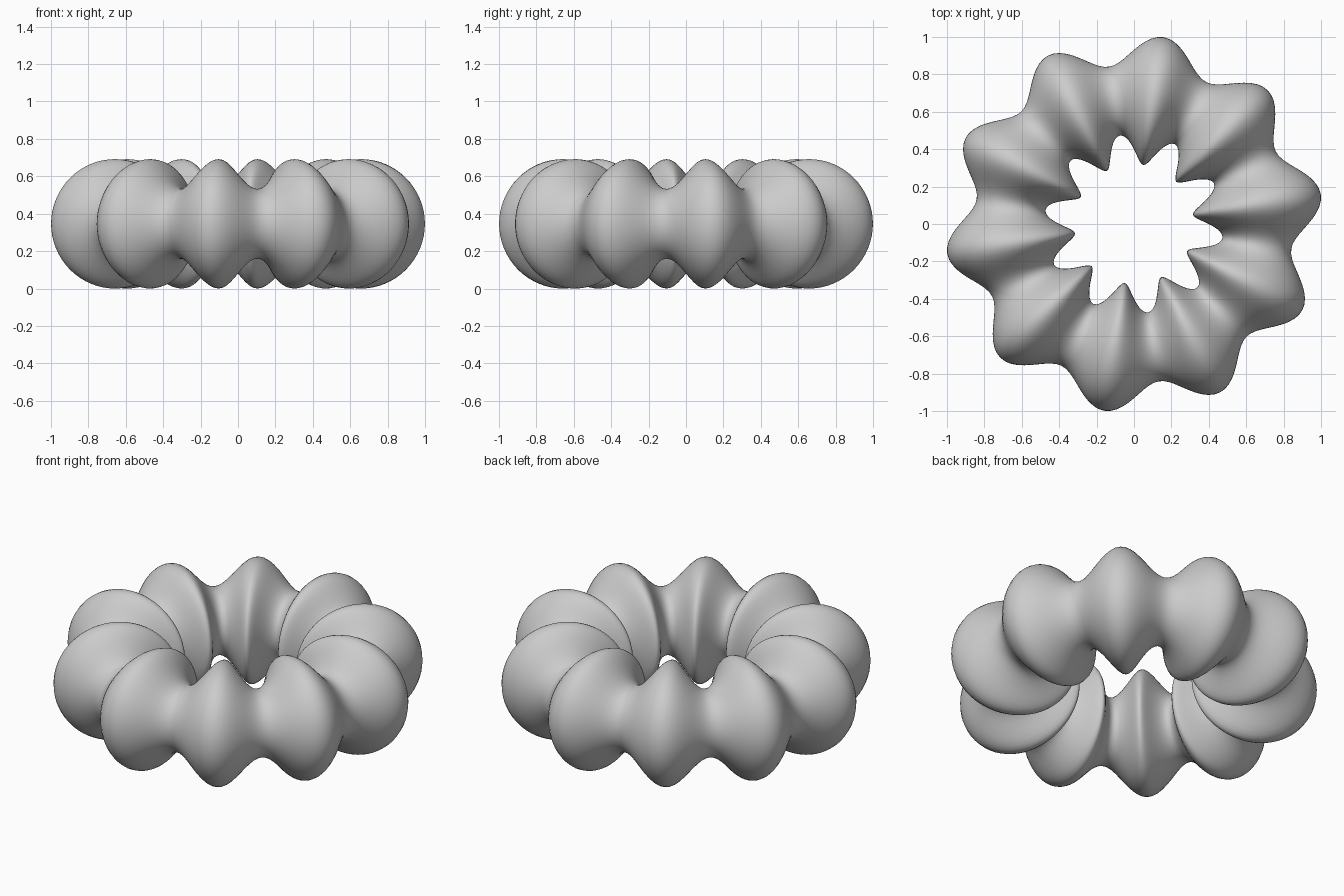
import bpy, bmesh, math

if "Cube" in bpy.data.objects:
    bpy.data.objects.remove(bpy.data.objects["Cube"])

# Ring whose tube radius swells into ten lobes
U, V = 200, 64
A = 0.2661            # mean tube radius
R = 2.5 * A           # ring radius
DEPTH, LOBES = 0.3, 10
Z0 = A * (1 + DEPTH)  # lifts the ring onto the ground

bm = bmesh.new()
rows = []
for i in range(U):
    u = 2 * math.pi * i / U
    r = A * (1 + DEPTH * math.sin(LOBES * u))
    row = []
    for j in range(V):
        v = 2 * math.pi * j / V
        d = R + r * math.cos(v)
        row.append(bm.verts.new((d * math.cos(u), d * math.sin(u), Z0 + r * math.sin(v))))
    rows.append(row)
for i in range(U):
    a, b = rows[i], rows[(i + 1) % U]
    for j in range(V):
        k = (j + 1) % V
        bm.faces.new((a[j], b[j], b[k], a[k])).smooth = True

mesh = bpy.data.meshes.new("lobed_ring")
bm.to_mesh(mesh)
bm.free()

# Plain grey finish
grey = bpy.data.materials.new("plain grey")
grey.diffuse_color = (0.6, 0.6, 0.6, 1)
grey.use_nodes = True
grey.node_tree.nodes["Principled BSDF"].inputs["Base Color"].default_value = grey.diffuse_color
mesh.materials.append(grey)
bpy.context.collection.objects.link(bpy.data.objects.new("lobed_ring", mesh))
